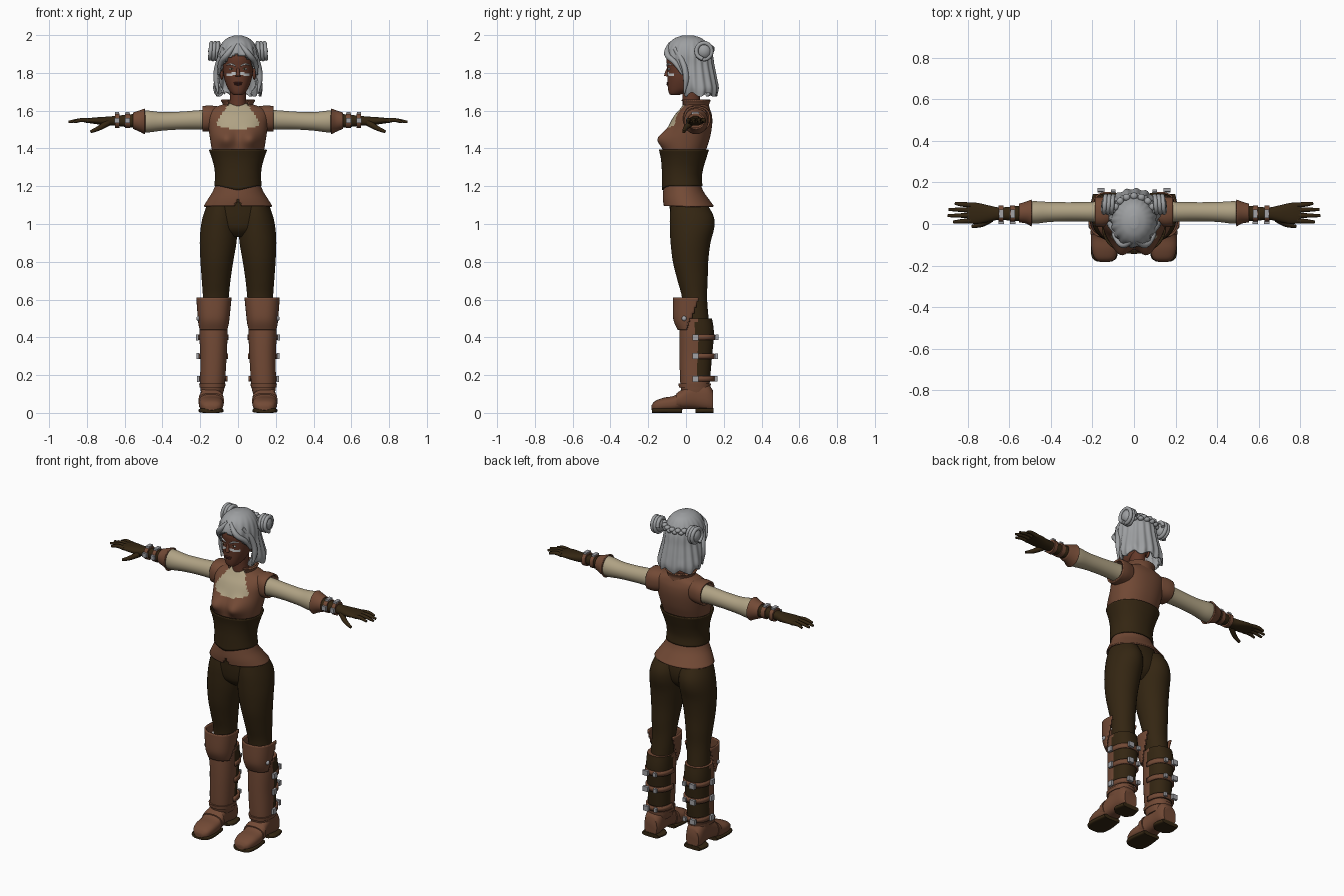
import bpy, bmesh
from math import sin, cos, pi, atan2, exp, radians
from mathutils import Vector, Matrix

if "Cube" in bpy.data.objects:
    bpy.data.objects.remove(bpy.data.objects["Cube"])


def material(name, *rgb):
    mat = bpy.data.materials.new(name)
    mat.use_nodes = True
    mat.diffuse_color = (*rgb, 1)
    mat.node_tree.nodes["Principled BSDF"].inputs["Base Color"].default_value = (*rgb, 1)
    return mat


LEATHER = material("brown leather", .17, .068, .036)
DARK = material("dark leather", .034, .019, .006)
LINEN = material("cream linen", .43, .36, .23)
HAIR = material("grey hair", .34, .35, .36)
SKIN = material("brown skin", .125, .04, .022)
STEEL = material("steel", .36, .36, .38)
PAINT = material("white face paint", .6, .6, .6)
LIPS = material("dark lips", .07, .018, .014)
made = []


def finish(name, data, mirror=False, thick=0):
    obj = bpy.data.objects.new(name, data)
    bpy.context.collection.objects.link(obj)
    if thick:
        mod = obj.modifiers.new("thickness", 'SOLIDIFY')
        mod.thickness, mod.offset = thick, -1
    if mirror:
        obj.modifiers.new("mirror", 'MIRROR')
    if isinstance(data, bpy.types.Mesh):
        made.append(obj)
    return obj


def smooth_rings(rings, steps):
    """Catmull-Rom through the rings; short rings are symmetric half-widths."""
    full = [Vector((r[0], -r[1], *r[1:])) if len(r) == 4 else Vector(r) for r in rings]
    full = [Vector(list(r)) for r in full]
    out = []
    for i in range(len(full) - 1):
        a, b, c, d = (full[min(max(i + k, 0), len(full) - 1)] for k in (-1, 0, 1, 2))
        for s in range(steps):
            u = s / steps
            out.append(b + (c - a) * (u / 2) + (a * 2 - b * 5 + c * 4 - d) * (u * u / 2)
                       + (b * 3 - a - c * 3 + d) * (u ** 3 / 2))
    return out + [full[-1]]


def loft(name, axis, rings, paint, sides=32, steps=4, power=2, caps=(True, True),
         mirror=False, thick=0, shape=None):
    """Skin over rings (position, low, high, low, high); paint is a material or a rule."""
    bm, mesh = bmesh.new(), bpy.data.meshes.new(name)
    rows = []
    for t, a0, a1, b0, b1 in smooth_rings(rings, steps):
        row = []
        for k in range(sides):
            c, s = cos(2 * pi * (k + .5) / sides), sin(2 * pi * (k + .5) / sides)
            c = abs(c) ** (2 / power) * (1 if c > 0 else -1)
            s = abs(s) ** (2 / power) * (1 if s > 0 else -1)
            a, b = (a0 + a1) / 2 + c * (a1 - a0) / 2, (b0 + b1) / 2 + s * (b1 - b0) / 2
            p = Vector({'x': (t, a, b), 'y': (a, t, b), 'z': (a, b, t)}[axis])
            row.append(bm.verts.new(shape(p) if shape else p))
        rows.append(row)
    for low, high in zip(rows, rows[1:]):
        for k in range(sides):
            j = (k + 1) % sides
            bm.faces.new((low[k], low[j], high[j], high[k]))
    for wanted, row in zip(caps, (rows[0], rows[-1])):
        if wanted:
            bm.faces.new(row)
    bmesh.ops.recalc_face_normals(bm, faces=bm.faces)
    rule = paint if callable(paint) else lambda p: paint
    slots, gone = [], []
    for face in bm.faces:
        mat = rule(face.calc_center_median())
        if mat is None:
            gone.append(face)
            continue
        if mat not in slots:
            slots.append(mat)
        face.material_index = slots.index(mat)
    bmesh.ops.delete(bm, geom=gone, context='FACES')
    bm.to_mesh(mesh)
    bm.free()
    for mat in slots:
        mesh.materials.append(mat)
    return finish(name, mesh, mirror, thick)


def solids(name, kind, items, mat, mirror=False):
    """Boxes or ellipsoids given as (centre, full or half size)."""
    bm, mesh = bmesh.new(), bpy.data.meshes.new(name)
    for centre, size in items:
        place = Matrix.Translation(centre) @ Matrix.Diagonal((*size, 1))
        if kind == 'box':
            bmesh.ops.create_cube(bm, size=1, matrix=place)
        else:
            bmesh.ops.create_uvsphere(bm, u_segments=20, v_segments=12, radius=1, matrix=place)
    bm.to_mesh(mesh)
    bm.free()
    mesh.materials.append(mat)
    return finish(name, mesh, mirror)


def tubes(name, paths, mat, mirror=False):
    """Tapered round strands; each path is (points, radii)."""
    curve = bpy.data.curves.new(name, 'CURVE')
    curve.dimensions, curve.bevel_depth, curve.bevel_resolution = '3D', 1, 3
    curve.use_fill_caps, curve.resolution_u = True, 6
    for points, radii in paths:
        spline = curve.splines.new('BEZIER')
        spline.bezier_points.add(len(points) - 1)
        for bp, p, r in zip(spline.bezier_points, points, radii):
            bp.co, bp.radius = p, r
            bp.handle_left_type = bp.handle_right_type = 'AUTO'
    curve.materials.append(mat)
    return finish(name, curve, mirror)


# Torso: vest with a linen neckline, corset and flared skirt of the vest
def bust(p):
    if p.y < .01:
        p.y -= .047 * exp(-((abs(p.x) - .066) / .05) ** 2 - ((p.z - 1.45) / .048) ** 2)
    return p


def neckline(p):
    wide = .113 - .65 * max(0, p.z - 1.54)
    return LINEN if p.y < .02 and abs(p.x) < wide and p.z > 1.497 + .2 * abs(p.x) else LEATHER


def corset_point(p):
    if p.y < 0 and p.z < 1.24:
        p.z -= .022 * max(0, 1 - abs(p.x) / .09) * (1.24 - p.z) / .04
    return p


loft("vest", 'z', [(1.15, .11, -.1, .065), (1.22, .108, -.11, .068), (1.3, .11, -.112, .078),
     (1.38, .135, -.118, .102), (1.45, .148, -.112, .125), (1.52, .158, -.09, .138),
     (1.57, .163, -.065, .138), (1.605, .15, -.035, .128), (1.63, .09, -.015, .115),
     (1.64, .05, 0, .1)], neckline, sides=80, steps=7, power=2.2, shape=bust)
loft("corset", 'z', [(1.2, .118, -.12, .08), (1.25, .114, -.12, .076), (1.3, .118, -.121, .085),
     (1.35, .131, -.126, .1), (1.395, .147, -.136, .114)], DARK, sides=48, power=2.2,
     caps=(False, False), thick=.008, shape=corset_point)
loft("vest_skirt", 'z', [(1.095, .182, -.118, .148), (1.13, .16, -.122, .122),
     (1.17, .135, -.121, .094), (1.21, .118, -.117, .077)],
     lambda p: None if p.y < 0 and abs(p.x) < .05 - (p.z - 1.08) * .55 - .02 and p.z < 1.15 else LEATHER,
     sides=96, caps=(False, False), thick=.008)
loft("shoulder_caps", 'x', [(.1, .0, .12, 1.5, 1.622), (.15, -.015, .13, 1.49, 1.628),
     (.187, -.012, .13, 1.49, 1.624)], LEATHER, power=2.4, caps=(False, False),
     mirror=True, thick=.01)
loft("collar", 'z', [(1.61, .078, -.02, .115), (1.635, .07, -.022, .113), (1.66, .084, -.03, .122)],
     lambda p: None if p.y < 0 and abs(p.x) < .05 else LEATHER, sides=48,
     caps=(False, False), thick=.01)

# Trousers
loft("hips", 'z', [(.93, .06, -.03, .06), (.97, .13, -.07, .1), (1.03, .165, -.083, .115),
     (1.1, .155, -.088, .105), (1.2, .108, -.1, .065)], DARK)
loft("trouser_legs", 'z', [(.45, .065, .19, -.015, .125), (.6, .05, .186, -.02, .112),
     (.7, .04, .192, -.045, .115), (.8, .025, .199, -.07, .118), (.9, .008, .203, -.082, .13),
     (.98, .003, .198, -.086, .15), (1.04, .006, .186, -.086, .147),
     (1.1, .02, .165, -.08, .115)], DARK, mirror=True)

# Boots: shaft, knee guard, straps, buckles, foot and sole
shaft = [(.1, .08, .195, -.02, .12), (.15, .07, .2, -.03, .125), (.3, .06, .2, -.035, .138),
         (.42, .055, .205, -.035, .148), (.5, .055, .202, -.03, .138)]
loft("boot_shafts", 'z', shaft, lambda p: DARK if p.y > .055 and p.z > .16 else LEATHER,
     sides=40, steps=6, power=2.3, mirror=True)
loft("knee_guards", 'z', [(.44, .052, .208, -.045, .12), (.5, .045, .213, -.068, .12),
     (.61, .034, .221, -.068, .125)], lambda p: None if p.y > (p.z - .44) * .42 else LEATHER,
     sides=64, steps=8, power=2.4, caps=(False, False), mirror=True, thick=.01)
for label, z, grow in (("upper", .4, .01), ("middle", .3, .007), ("lower", .18, .005)):
    band = [(z + d, .06 - grow, .2 + grow, -.035, .145 + grow) for d in (-.014, .014)]
    loft(label + "_boot_straps", 'z', band, lambda p: LEATHER if p.y > .045 else None,
         steps=1, power=2.3, caps=(False, False), mirror=True, thick=.012)
    solids(label + "_boot_buckles", 'box', [((.206 + grow, .05, z), (.014, .03, .032)),
           ((.16, .155 + grow, z), (.034, .016, .03)), ((.1, .15 + grow, z), (.02, .014, .024))],
           STEEL, True)
solids("knee_studs", 'ball', [((.21, -.01, .5), (.01, .013, .013))], STEEL, True)
loft("ankle_bands", 'z', [(.135, .068, .204, -.038, .13), (.155, .066, .206, -.04, .132)],
     LEATHER, steps=2, power=2.3, mirror=True)
loft("feet", 'y', [(-.182, .115, .165, .015, .04), (-.165, .09, .19, .008, .062),
     (-.12, .078, .205, .008, .08), (-.06, .078, .207, .01, .092), (-.01, .085, .202, .02, .13),
     (.05, .088, .197, .02, .165), (.11, .088, .195, .01, .16), (.142, .1, .185, .01, .12)],
     LEATHER, power=2.6, mirror=True)
loft("instep_straps", 'y', [(-.05, .074, .21, .02, .104), (-.025, .076, .208, .02, .122)],
     LEATHER, steps=2, power=2.6, mirror=True)
for label, y0, y1 in (("toe", -.18, -.02), ("heel", .05, .145)):
    m = (y0 + y1) / 2
    loft(label + "_soles", 'y', [(y0, .105, .18, 0, .022), (y0 + .02, .082, .203, 0, .025),
         (m, .077, .208, 0, .025), (y1, .088, .198, 0, .025)], DARK, power=4, mirror=True)

# Arms: sleeves, cuffs, gloves, straps and fingers
loft("sleeves", 'x', [(.12, .005, .115, 1.495, 1.605), (.2, .01, .107, 1.5, 1.603),
     (.3, .013, .105, 1.5, 1.595), (.4, .01, .106, 1.494, 1.592), (.47, .002, .11, 1.485, 1.6),
     (.51, .004, .108, 1.487, 1.6), (.53, .012, .1, 1.5, 1.59)], LINEN, mirror=True)
loft("cuffs", 'x', [(.495, -.012, .118, 1.475, 1.612), (.52, .002, .108, 1.488, 1.602),
     (.555, .008, .098, 1.503, 1.59)], LEATHER, caps=(False, False), mirror=True, thick=.008)
loft("gloves", 'x', [(.5, .012, .095, 1.505, 1.585), (.58, .015, .085, 1.512, 1.58),
     (.65, .02, .08, 1.52, 1.572), (.7, .01, .09, 1.521, 1.568), (.76, 0, .103, 1.53, 1.564),
     (.805, .006, .103, 1.536, 1.558)], DARK, power=2.3, mirror=True)
for label, x in (("upper", .585), ("lower", .64)):
    loft(label + "_wrist_straps", 'x', [(x - .012, .01, .09, 1.508, 1.585),
         (x + .012, .01, .09, 1.508, 1.585)], LEATHER, steps=1, power=2.3, mirror=True)
    solids(label + "_wrist_buckles", 'box', [((x, .006, 1.548), (.026, .014, .026)),
           ((x, .05, 1.586), (.022, .04, .012))], STEEL, True)
fingers = [([(.785, y, 1.547), (.83, y + bend / 2, 1.55), (tip, y + bend, 1.54)], (.013, .011, .007))
           for y, bend, tip in ((.016, -.006, .87), (.042, -.002, .897), (.067, .003, .892), (.091, .008, .862))]
fingers.append(([(.69, .025, 1.535), (.735, -.002, 1.508), (.78, -.012, 1.488)], (.018, .013, .008)))
tubes("fingers", fingers, DARK, True)


# Head with painted stripe, face and ears
def face_paint(p):
    stripe = abs(p.z - 1.797 + .12 * abs(p.x)) < .007 and abs(p.x) < .06
    return PAINT if p.y < -.03 and stripe else SKIN


loft("neck", 'z', [(1.59, .055, -.02, .09), (1.65, .044, -.02, .075), (1.75, .045, -.02, .08)], SKIN)
loft("head", 'z', [(1.682, .02, -.08, -.04), (1.692, .035, -.09, -.01), (1.72, .055, -.096, .05),
     (1.77, .073, -.098, .085), (1.83, .08, -.1, .11), (1.88, .08, -.103, .12),
     (1.93, .068, -.085, .1), (1.965, .035, -.05, .06)], face_paint, sides=80, steps=9, power=2.2)
tubes("nose", [([(0, -.094, 1.825), (0, -.102, 1.8), (0, -.104, 1.782)], (.007, .01, .013))], SKIN)
solids("ears", 'ball', [((.086, .012, 1.795), (.01, .02, .032))], SKIN, True)
solids("lips", 'ball', [((0, -.096, 1.747), (.024, .008, .005)), ((0, -.096, 1.739), (.019, .008, .005))], LIPS)
solids("eyes", 'ball', [((.034, -.09, 1.82), (.015, .006, .006))], PAINT, True)
solids("pupils", 'ball', [((.034, -.0945, 1.82), (.006, .003, .006))], DARK, True)
tubes("brows", [([(.014, -.101, 1.836), (.035, -.097, 1.846), (.06, -.075, 1.842)], (.003, .005, .002))], PAINT, True)


# Hair: bob with waves, front locks, crown braid and two buns
def waves(p):
    a = atan2(p.x, p.y - .03)
    fade = min(1, max(0, (1.99 - p.z) / .12))
    k = 1 + .03 * sin(18 * a) * fade
    drop = .012 * sin(9 * a) * max(0, (1.76 - p.z) / .08)
    return Vector((p.x * k, .03 + (p.y - .03) * k, p.z + drop))


def hairline(p):
    bare = p.y < -.012 - .9 * max(0, p.z - 1.785) and p.z < 1.905 - .4 * abs(p.x)
    return None if bare else HAIR


loft("hair", 'z', [(1.685, .122, -.03, .165), (1.72, .128, -.045, .17), (1.78, .12, -.08, .16),
     (1.84, .111, -.105, .148), (1.9, .107, -.113, .138), (1.95, .09, -.095, .115),
     (1.982, .06, -.062, .085), (1.998, .02, -.02, .04)], hairline, sides=144, steps=6,
     caps=(False, True), thick=.01, shape=waves)
tubes("front_locks", [
    ([(.01, -.085, 1.955), (.055, -.1, 1.9), (.092, -.055, 1.85), (.1, -.02, 1.79)], (.01, .016, .014, .004)),
    ([(.07, -.06, 1.93), (.104, -.015, 1.85), (.115, 0, 1.77), (.105, -.01, 1.69)], (.012, .016, .016, .004)),
], HAIR, True)
solids("hair_buns", 'ball', [((.122, .095, 1.915), (.036, .042, .044))], HAIR, True)
coil = [Vector((.1 + i * .0026, .095 + .04 * cos(i * .9), 1.915 + .043 * sin(i * .9))) for i in range(20)]
tubes("bun_coils", [(coil, [.011] * len(coil))], HAIR, True)
braid = [(1.25 * i / 7, (-1) ** i * .006) for i in range(-7, 8)]
solids("crown_braid", 'ball', [((.102 * sin(a), .035 + .1 * cos(a), 1.925 + d), (.017, .017, .014))
       for a, d in braid], HAIR)

# Smooth shading with sharp corners kept
bpy.ops.object.select_all(action='DESELECT')
for obj in made:
    obj.select_set(True)
bpy.context.view_layer.objects.active = made[0]
bpy.ops.object.shade_smooth_by_angle(angle=radians(40))
